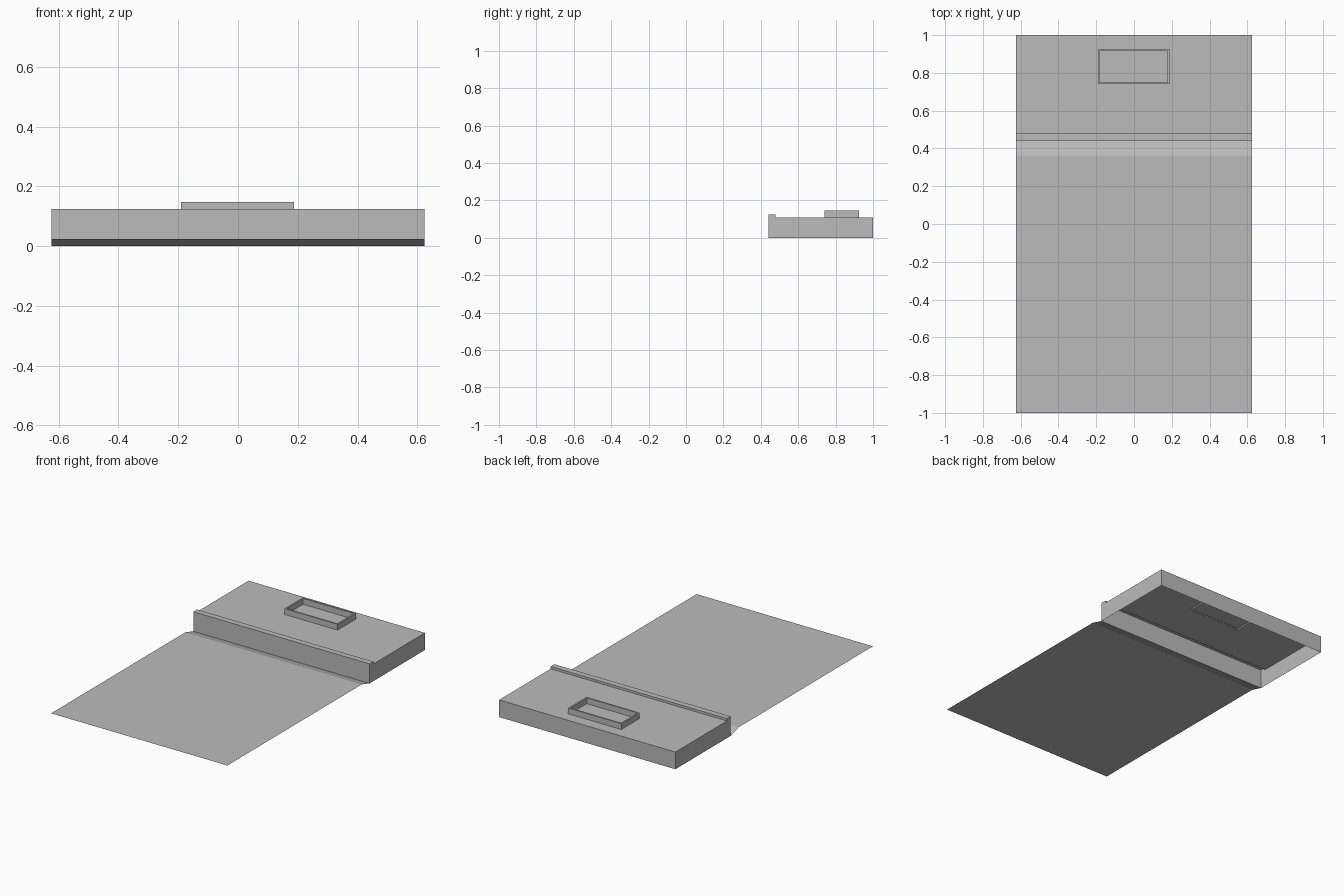
import bpy

if "Cube" in bpy.data.objects:
    bpy.data.objects.remove(bpy.data.objects["Cube"])

W = 0.625  # half width shared by the shell and the sheet

grey = bpy.data.materials.new("plain grey")
grey.diffuse_color = (0.5, 0.5, 0.5, 1)
grey.use_nodes = True
grey.node_tree.nodes["Principled BSDF"].inputs["Base Color"].default_value = grey.diffuse_color


def make(name, verts, faces):
    mesh = bpy.data.meshes.new(name)
    mesh.from_pydata(verts, [], faces)
    mesh.materials.append(grey)
    obj = bpy.data.objects.new(name, mesh)
    bpy.context.collection.objects.link(obj)
    return obj


def strip(name, profile, skip=(), caps=False):
    """Sweep a (y, z) profile across the width; skipped segments stay open."""
    n = len(profile)
    verts = [(x, y, z) for x in (-W, W) for y, z in profile]
    faces = [(i, n + i, n + i + 1, i + 1) for i in range(n - 1) if i not in skip]
    if caps:
        faces += [tuple(range(n)), tuple(reversed(range(n, 2 * n)))]
        faces[-2:] = [tuple(range(n)), tuple(range(2 * n - 1, n - 1, -1))]
    return make(name, verts, faces)


def rings(name, loops, fill=False):
    """Join nested rectangles (x0, x1, y0, y1, z), outermost first."""
    verts, faces = [], []
    for x0, x1, y0, y1, z in loops:
        verts += [(x0, y0, z), (x1, y0, z), (x1, y1, z), (x0, y1, z)]
    for k in range(len(loops) - 1):
        a = 4 * k
        for i in range(4):
            j = (i + 1) % 4
            faces.append((a + i, a + j, a + 4 + j, a + 4 + i))
    if fill:
        last = len(verts) - 4
        faces.append(tuple(range(last, last + 4)))
    return make(name, verts, faces)


# Thin ground sheet with a ramp down to the foot of the shell
strip("ground_sheet", [(-1, 0.024), (0.36, 0.024), (0.44, 0)])

# Open-bottomed shell walls with the raised front lip
strip("shell_walls", [(0.44, 0), (0.44, 0.125), (0.478, 0.125),
                      (0.478, 0.11), (1, 0.11), (1, 0)], skip=(3,), caps=True)

# Shell top with a hollow raised rim around a rectangular recess
top, rim = 0.11, 0.147
outer = (-0.19, 0.188, 0.74, 0.926)
inner = (-0.18, 0.178, 0.75, 0.916)
rings("shell_top_with_rim", [(-W, W, 0.478, 1, top), (*outer, top),
                             (*outer, rim), (*inner, rim), (*inner, top)], fill=True)
